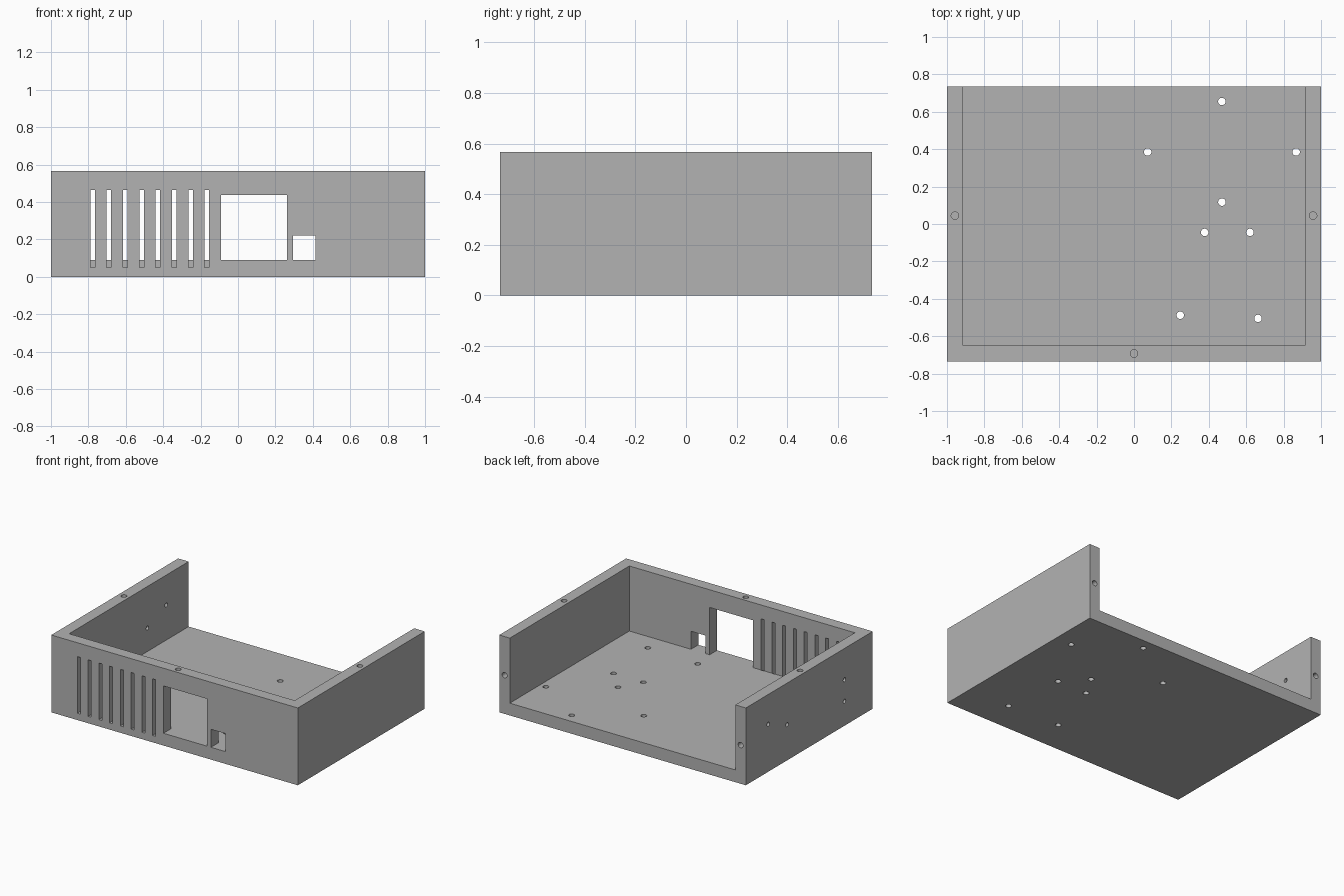
import bpy
import bmesh
from math import radians
from mathutils import Matrix, Vector

if "Cube" in bpy.data.objects:
    bpy.data.objects.remove(bpy.data.objects["Cube"])

W, D, H = 1.0, 0.735, 0.567      # half width, half depth, height
WALL, FLOOR = 0.085, 0.09
INNER_Y = -D + WALL
MID = W - WALL / 2               # middle of a side wall
SCREW_DEPTH = 0.12
EPS = 0.02

grey = bpy.data.materials.new("mid grey")
grey.use_nodes = True
colour = (0.45, 0.45, 0.45, 1)
grey.diffuse_color = colour
grey.node_tree.nodes["Principled BSDF"].inputs["Base Color"].default_value = colour


def add_box(bm, lo, hi):
    lo, hi = Vector(lo), Vector(hi)
    size = Matrix.Diagonal((*(hi - lo), 1))
    bmesh.ops.create_cube(bm, size=1, matrix=Matrix.Translation((lo + hi) / 2) @ size)


def add_drill(bm, start, end, radius):
    start, end = Vector(start), Vector(end)
    axis = end - start
    turn = axis.to_track_quat("Z", "Y").to_matrix().to_4x4()
    bmesh.ops.create_cone(bm, cap_ends=True, segments=32, radius1=radius,
                          radius2=radius, depth=axis.length,
                          matrix=Matrix.Translation((start + end) / 2) @ turn)


def make_object(name, bm):
    mesh = bpy.data.meshes.new(name)
    bm.to_mesh(mesh)
    bm.free()
    mesh.materials.append(grey)
    obj = bpy.data.objects.new(name, mesh)
    bpy.context.collection.objects.link(obj)
    return obj


def cut(target, bm):
    cutter = make_object("cutter", bm)
    cutter.hide_render = True
    mod = target.modifiers.new("cut", "BOOLEAN")
    mod.operation, mod.solver, mod.object = "DIFFERENCE", "EXACT", cutter
    bpy.context.view_layer.objects.active = target
    bpy.ops.object.modifier_apply(modifier=mod.name)
    bpy.data.objects.remove(cutter)


# Tray: solid block hollowed out, open at the top and back
bm = bmesh.new()
add_box(bm, (-W, -D, 0), (W, D, H))
tray = make_object("enclosure_tray", bm)
bm = bmesh.new()
add_box(bm, (-W + WALL, INNER_Y, FLOOR), (W - WALL, D + EPS, H + EPS))
cut(tray, bm)

# Front openings: vent slots, large window and small port
bm = bmesh.new()
back = INNER_Y + 0.001
for i in range(8):
    x = -0.777 + i * 0.0872
    add_box(bm, (x - 0.012, -D - EPS, 0.05), (x + 0.012, back, 0.465))
for x0, x1, top in ((-0.09, 0.263, 0.437), (0.295, 0.415, 0.222)):
    add_box(bm, (x0, -D - EPS, FLOOR), (x1, back, top))
cut(tray, bm)

# Screw holes in the floor, right wall, rims and back ends
bm = bmesh.new()
for x, y in ((0.47, 0.655), (0.073, 0.385), (0.867, 0.385), (0.47, 0.117),
             (0.378, -0.045), (0.62, -0.045), (0.247, -0.488), (0.663, -0.505)):
    add_drill(bm, (x, y, -EPS), (x, y, FLOOR + EPS), 0.02)
for y, z in ((0.475, 0.348), (0.257, 0.262), (-0.408, 0.337), (-0.408, 0.18)):
    add_drill(bm, (-W - EPS, y, z), (-W + WALL + EPS, y, z), 0.015)
for x, y in ((-MID, 0.045), (MID, 0.045), (0, -D + WALL / 2)):
    add_drill(bm, (x, y, H - SCREW_DEPTH), (x, y, H + EPS), 0.02)
for x in (-MID, MID):
    add_drill(bm, (x, D - SCREW_DEPTH, H / 2), (x, D + EPS, H / 2), 0.02)
cut(tray, bm)

# Smooth hole walls, crisp edges
bpy.ops.object.select_all(action="DESELECT")
tray.select_set(True)
bpy.context.view_layer.objects.active = tray
bpy.ops.object.shade_smooth_by_angle(angle=radians(30))
